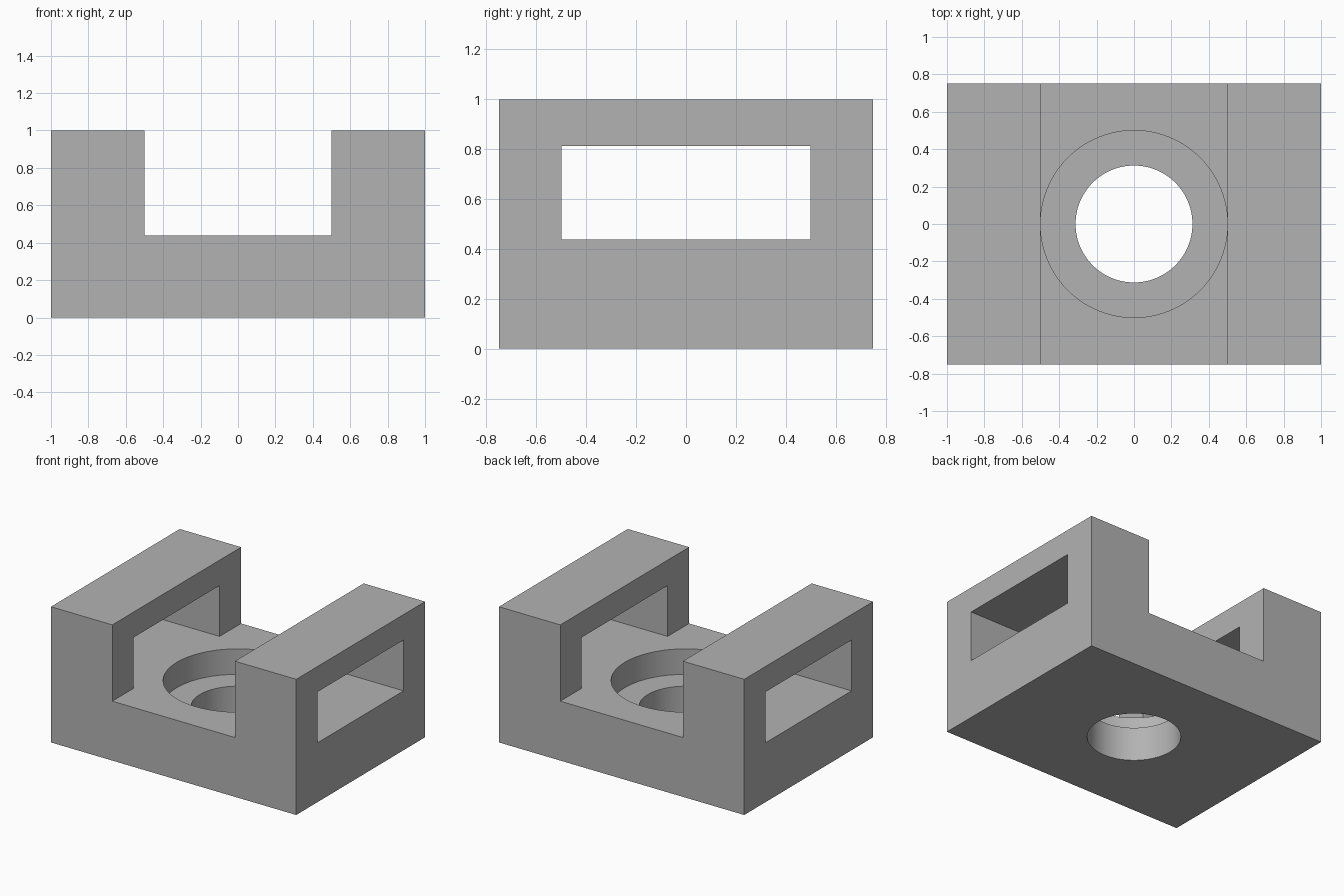
import bpy, bmesh, math
from mathutils import Matrix

cube = bpy.data.objects.get("Cube")
if cube:
    bpy.data.objects.remove(cube)

FLOOR, LEDGE, TOP = 0.4375, 0.25, 1.0
HALF_X, HALF_Y, SLOT = 1.0, 0.75, 0.5

grey = bpy.data.materials.new("plain grey")
grey.use_nodes = True
grey.diffuse_color = (0.45, 0.45, 0.45, 1)
grey.node_tree.nodes["Principled BSDF"].inputs["Base Color"].default_value = grey.diffuse_color


def add_object(name, bm):
    bmesh.ops.recalc_face_normals(bm, faces=bm.faces)
    mesh = bpy.data.meshes.new(name)
    bm.to_mesh(mesh)
    bm.free()
    mesh.materials.append(grey)
    obj = bpy.data.objects.new(name, mesh)
    bpy.context.collection.objects.link(obj)
    return obj


def cut(target, name, bm):
    """Subtract a solid from the target and discard the cutter."""
    cutter = add_object(name, bm)
    cutter.hide_render = True
    mod = target.modifiers.new(name, "BOOLEAN")
    mod.operation, mod.solver, mod.object = "DIFFERENCE", "EXACT", cutter
    bpy.context.view_layer.objects.active = target
    bpy.ops.object.modifier_apply(modifier=name)
    bpy.data.objects.remove(cutter)


def cylinder(radius, low, high):
    bm = bmesh.new()
    bmesh.ops.create_cone(bm, cap_ends=True, segments=96, radius1=radius, radius2=radius,
                          depth=high - low, matrix=Matrix.Translation((0, 0, (low + high) / 2)))
    return bm


# Channel-shaped body, extruded front to back
half = [(HALF_X, 0), (HALF_X, TOP), (SLOT, TOP), (SLOT, FLOOR)]
profile = half + [(-x, z) for x, z in reversed(half)]
bm = bmesh.new()
face = bm.faces.new([bm.verts.new((x, -HALF_Y, z)) for x, z in profile])
walls = bmesh.ops.extrude_face_region(bm, geom=[face])
bmesh.ops.translate(bm, vec=(0, 2 * HALF_Y, 0),
                    verts=[v for v in walls["geom"] if isinstance(v, bmesh.types.BMVert)])
body = add_object("bearing_block", bm)

# Rectangular window through both side walls, flush with the channel floor
bm = bmesh.new()
bmesh.ops.create_cube(bm, size=1, matrix=Matrix.Translation((0, 0, FLOOR + 0.1875))
                      @ Matrix.Diagonal((3, 1, 0.375, 1)))
cut(body, "window_cutter", bm)

# Counterbore and through hole
cut(body, "counterbore_cutter", cylinder(0.5, LEDGE, 0.6))
cut(body, "hole_cutter", cylinder(0.3125, -0.2, 0.6))

# Smooth bores with crisp edges
bpy.ops.object.select_all(action="DESELECT")
body.select_set(True)
bpy.context.view_layer.objects.active = body
bpy.ops.object.shade_smooth_by_angle(angle=math.radians(30))
